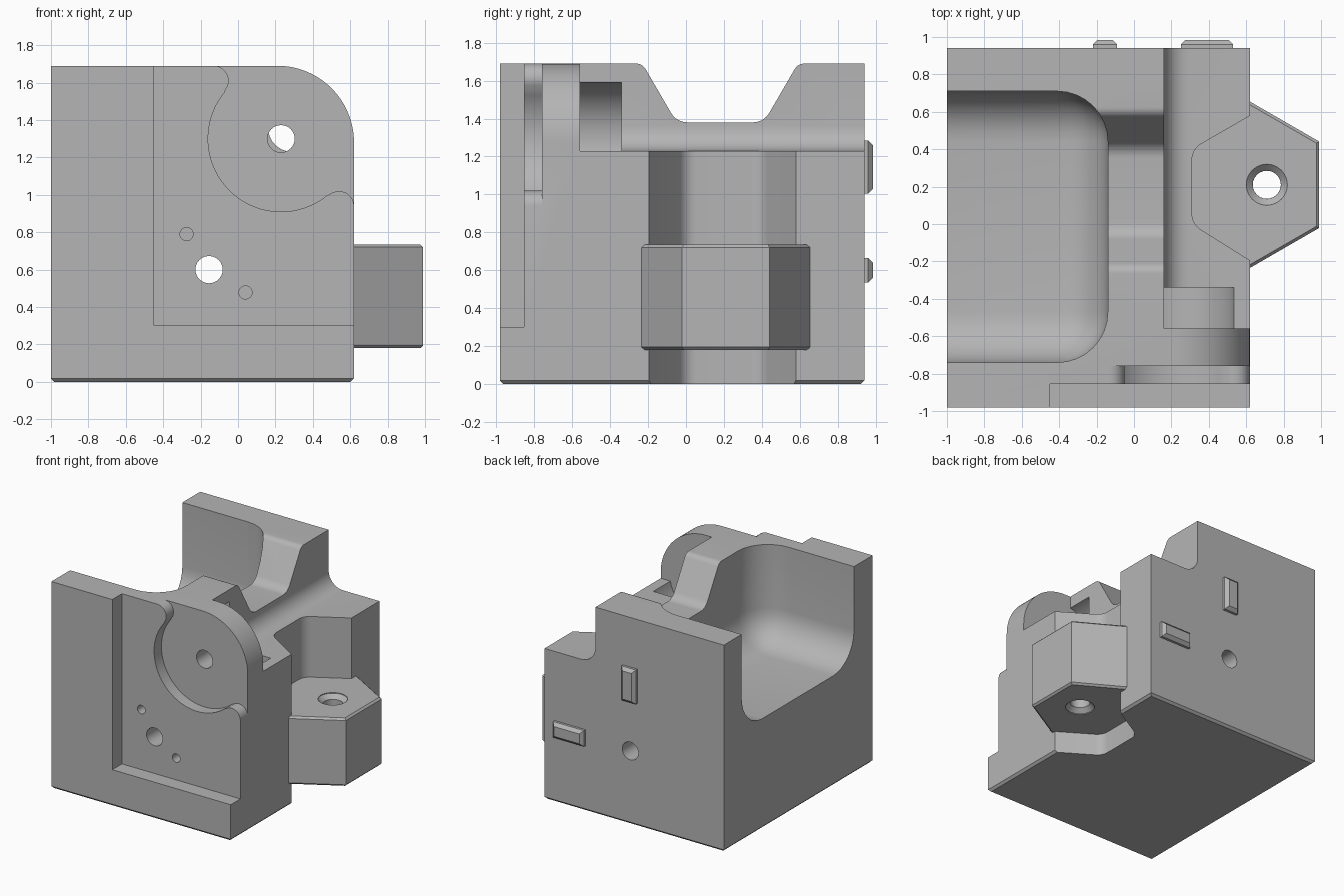
import bpy, bmesh
from math import cos, sin, tan, pi, radians
from mathutils import Vector

cube = bpy.data.objects.get("Cube")
if cube:
    bpy.data.objects.remove(cube)

grey = bpy.data.materials.new("plain grey")
grey.use_nodes = True
grey.diffuse_color = (0.46, 0.46, 0.46, 1)
grey.node_tree.nodes["Principled BSDF"].inputs["Base Color"].default_value = (0.46, 0.46, 0.46, 1)


def arc(cx, cy, r, start, end, n=16):
    angles = [radians(start + (end - start) * i / n) for i in range(n + 1)]
    return [(cx + r * cos(a), cy + r * sin(a)) for a in angles]


def rounded(corners, n=8):
    """Outline from (x, y, radius) corners, each filleted by its radius."""
    out = []
    for i, (x, y, r) in enumerate(corners):
        p = Vector((x, y))
        if not r:
            out.append((x, y))
            continue
        a = (Vector(corners[i - 1][:2]) - p).normalized()
        b = (Vector(corners[(i + 1) % len(corners)][:2]) - p).normalized()
        half = a.angle(b) / 2
        centre = p + (a + b).normalized() * (r / sin(half))
        s = p + a * (r / tan(half)) - centre
        turn = b.angle_signed(a) 
        sweep = (pi - 2 * half) * (1 if a.cross(b) < 0 else -1)
        for k in range(n + 1):
            t = sweep * k / n
            q = Vector((s.x * cos(t) - s.y * sin(t), s.x * sin(t) + s.y * cos(t)))
            out.append(tuple(centre + q))
    return out


def finish(name, bm):
    bmesh.ops.recalc_face_normals(bm, faces=bm.faces)
    mesh = bpy.data.meshes.new(name)
    bm.to_mesh(mesh)
    bm.free()
    mesh.materials.append(grey)
    ob = bpy.data.objects.new(name, mesh)
    bpy.context.collection.objects.link(ob)
    return ob


def prism(name, outline, axis, lo, hi, bevel=0, pick=None, segments=1):
    """Extrude an outline along an axis, optionally bevelling picked edges."""
    place = {"x": lambda u, v, w: (w, u, v),
             "y": lambda u, v, w: (u, w, v),
             "z": lambda u, v, w: (u, v, w)}[axis]
    bm = bmesh.new()
    ends = [[bm.verts.new(place(u, v, w)) for u, v in outline] for w in (lo, hi)]
    bm.faces.new(ends[0])
    bm.faces.new(ends[1])
    n = len(outline)
    for i in range(n):
        j = (i + 1) % n
        bm.faces.new((ends[0][i], ends[0][j], ends[1][j], ends[1][i]))
    bmesh.ops.recalc_face_normals(bm, faces=bm.faces)
    if bevel:
        edges = [e for e in bm.edges if pick is None or pick(e)]
        bmesh.ops.bevel(bm, geom=edges, offset=bevel, segments=segments,
                        profile=0.5, affect="EDGES")
    return finish(name, bm)


def rect(u0, v0, u1, v1):
    return [(u0, v0), (u1, v0), (u1, v1), (u0, v1)]


def combine(body, other, operation="DIFFERENCE"):
    mod = body.modifiers.new("cut", "BOOLEAN")
    mod.operation, mod.solver, mod.object = operation, "EXACT", other
    bpy.context.view_layer.objects.active = body
    bpy.ops.object.modifier_apply(modifier=mod.name)
    bpy.data.objects.remove(other)


def level(e):
    return abs(e.verts[0].co.z - e.verts[1].co.z) < 1e-4


# Main block with a chamfered bottom rim
body = prism("housing", rect(-1, -0.98, 0.62, 0.94), "z", 0, 1.69, 0.018,
             lambda e: e.verts[0].co.z + e.verts[1].co.z < 0.01)

# Rounded upper corner of the front plate
corner = arc(0.21, 1.28, 0.41, 0, 90, 24)
combine(body, prism("corner_cut", corner + [(0.21, 1.9), (0.9, 1.9), (0.9, 1.28)], "y", -1.2, -0.4))

# Front recess and the round pocket with lobed ends
combine(body, prism("recess_cut", rect(-0.45, 0.3, 0.9, 1.9), "y", -1.2, -0.855))
pocket = [(-0.13, 1.9)] + arc(-0.13, 1.61, 0.08, 90, -38, 10)
pocket += arc(0.23, 1.3, 0.39, 141, 309, 40)
pocket += arc(0.54, 0.94, 0.08, 128, 0, 10) + [(0.9, 0.94), (0.9, 1.9)]
combine(body, prism("round_pocket_cut", pocket, "y", -1.1, -0.76))

# Side shelf behind the front plate, filleted into the wall
shelf = rounded([(0.16, 1.9, 0), (0.16, 1.23, 0.13), (0.9, 1.23, 0), (0.9, 1.9, 0)])
combine(body, prism("shelf_cut", shelf, "y", -0.56, 1.2))
combine(body, prism("hollow_cut", arc(0.23, 1.29, 0.31, 0, 351, 39), "y", -0.56, -0.34))

# Large open tray with rounded inside edges
combine(body, prism("tray_cut", rect(-1.6, -0.74, -0.14, 0.71), "z", 0.9, 2.4, 0.27, None, 8))

# Saddle through the wall
saddle = rounded([(-0.23, 1.69, 0.06), (-0.05, 1.38, 0.1), (0.41, 1.38, 0.1),
                  (0.59, 1.69, 0.06), (0.8, 1.69, 0), (0.8, 1.9, 0),
                  (-0.5, 1.9, 0), (-0.5, 1.69, 0)])
combine(body, prism("saddle_cut", saddle, "x", -0.4, 0.4))

# Angled notch in the right side
notch = rounded([(0.9, 0.74, 0), (0.31, 0.4, 0.1), (0.31, 0.0, 0.1), (0.9, -0.37, 0)])
combine(body, prism("notch_cut", notch, "z", -0.5, 1.6))

# Hexagonal lug joined into the notch
lug = [(0.59 + 0.462 * cos(radians(a)), 0.21 + 0.462 * sin(radians(a)))
       for a in range(30, 390, 60)]
combine(body, prism("lug", lug, "z", 0.18, 0.735, 0.015, level), "UNION")
combine(body, prism("lug_hole", arc(0.71, 0.21, 0.075, 0, 345, 23), "z", 0, 1))
for lo, hi in ((0.08, 0.22), (0.695, 0.835)):
    combine(body, prism("countersink", arc(0.71, 0.21, 0.11, 0, 345, 23), "z", lo, hi, 0.034, level))

# Through holes and small blind holes
for x, z, r, depth in ((-0.155, 0.6, 0.073, 1.2), (0.23, 1.3, 0.073, -0.4),
                       (-0.275, 0.79, 0.035, -0.75), (0.04, 0.478, 0.035, -0.75)):
    combine(body, prism("hole", arc(x, z, r, 0, 345, 23), "y", -1.2, depth))

# Chamfered locating keys on the back
for name, x, z, w, h in (("upper_key", -0.155, 1.145, 0.065, 0.14),
                         ("lower_key", 0.39, 0.6, 0.14, 0.065)):
    prism(name, rect(x - w, z - h, x + w, z + h), "y", 0.9, 0.985, 0.025,
          lambda e: min(v.co.y for v in e.verts) > 0.95)

# Smooth curves, keep hard edges
bpy.ops.object.select_all(action="DESELECT")
body.select_set(True)
bpy.context.view_layer.objects.active = body
bpy.ops.object.shade_smooth_by_angle(angle=radians(25))
